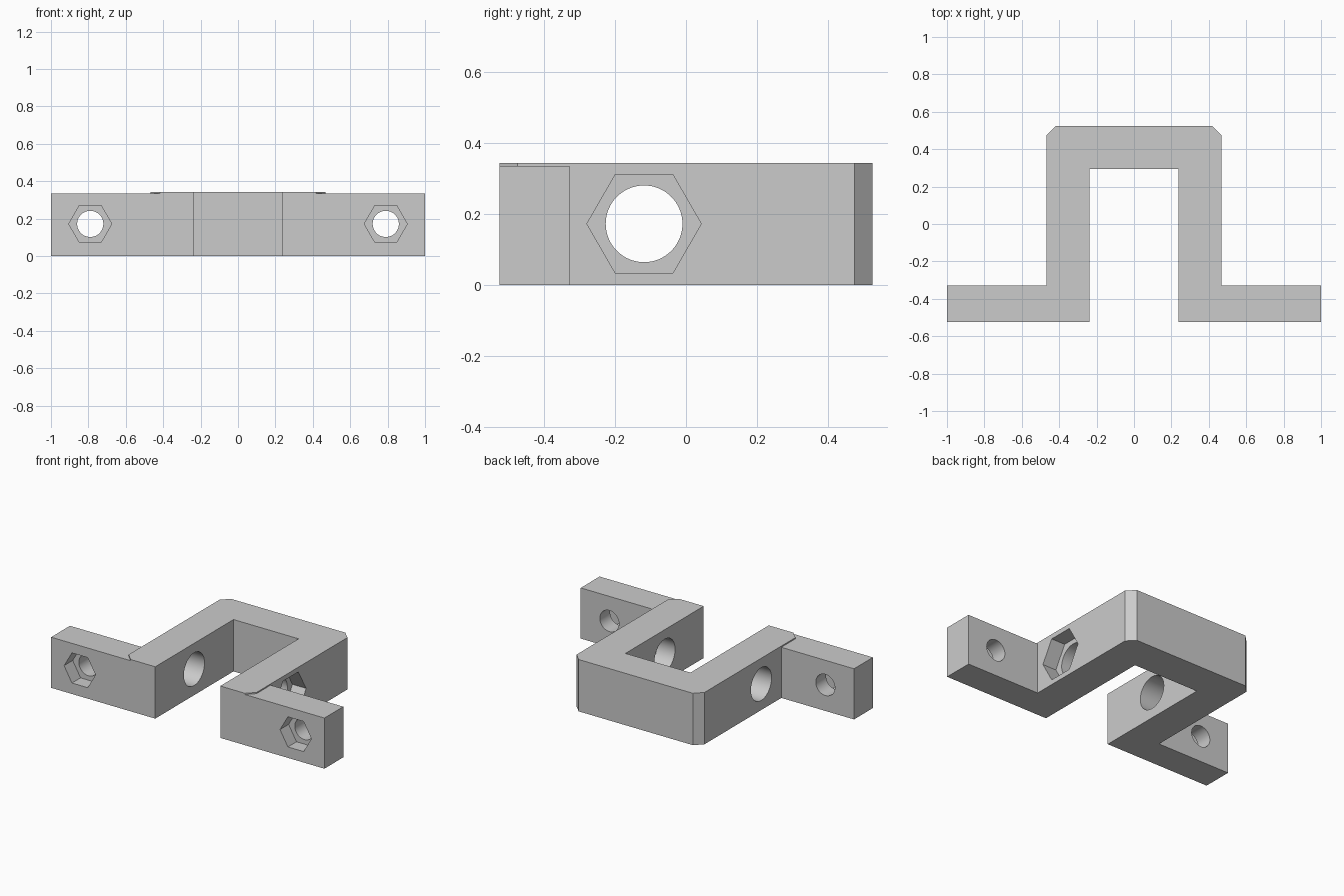
import bpy, bmesh, math

cube = bpy.data.objects.get("Cube")
if cube:
    bpy.data.objects.remove(cube, do_unlink=True)

GREY = (0.6, 0.6, 0.6, 1)
mat = bpy.data.materials.new("plain grey")
mat.use_nodes = True
mat.diffuse_color = GREY
mat.node_tree.nodes["Principled BSDF"].inputs["Base Color"].default_value = GREY

# How profile coordinates (u, v) and extrusion w map to space for each axis
PLACE = {
    "x": lambda u, v, w: (w, u, v),
    "y": lambda u, v, w: (u, w, v),
    "z": lambda u, v, w: (u, v, w),
}


def prism(name, profile, axis, start, end):
    """Extrude a closed profile along an axis."""
    bm = bmesh.new()
    rings = [[bm.verts.new(PLACE[axis](u, v, w)) for u, v in profile]
             for w in (start, end)]
    for ring in rings:
        bm.faces.new(ring)
    n = len(profile)
    for i in range(n):
        j = (i + 1) % n
        bm.faces.new((rings[0][i], rings[0][j], rings[1][j], rings[1][i]))
    bmesh.ops.recalc_face_normals(bm, faces=bm.faces)
    mesh = bpy.data.meshes.new(name)
    bm.to_mesh(mesh)
    bm.free()
    mesh.materials.append(mat)
    obj = bpy.data.objects.new(name, mesh)
    bpy.context.collection.objects.link(obj)
    return obj


def polygon(u, v, radius, sides):
    return [(u + radius * math.cos(math.tau * i / sides),
             v + radius * math.sin(math.tau * i / sides)) for i in range(sides)]


def combine(target, tool, operation):
    """Apply a boolean and remove the tool object."""
    mod = target.modifiers.new(operation.lower(), "BOOLEAN")
    mod.operation, mod.object, mod.solver = operation, tool, "EXACT"
    bpy.context.view_layer.objects.active = target
    bpy.ops.object.modifier_apply(modifier=mod.name)
    bpy.data.objects.remove(tool, do_unlink=True)


FRONT, BACK = -0.525, 0.525
OUT, INNER, CUT = 0.468, 0.238, 0.05
MID = 0.172

# U-shaped clamp body with chamfered outer corners
half = [(INNER, 0.293), (INNER, FRONT), (OUT - CUT, FRONT), (OUT, FRONT + CUT),
        (OUT, BACK - CUT), (OUT - CUT, BACK)]
outline = half + [(-x, y) for x, y in reversed(half)]
bracket = prism("bracket", outline, "z", 0, 0.343)

# Mounting ears, slightly lower than the body
for side in (-1, 1):
    ear = [(side * 0.35, FRONT), (side, FRONT), (side, -0.328), (side * 0.35, -0.328)]
    combine(bracket, prism("mounting_ear", ear, "z", 0, 0.335), "UNION")

# Screw holes with hexagonal nut pockets in the front of the ears
for side in (-1, 1):
    x = side * 0.79
    combine(bracket, prism("ear_hole", polygon(x, MID, 0.07, 48), "y", -0.7, -0.2), "DIFFERENCE")
    combine(bracket, prism("ear_nut_pocket", polygon(x, MID, 0.115, 6), "y", -0.7, FRONT + 0.09), "DIFFERENCE")

# Cross hole through both arms, with one nut pocket on the left arm
combine(bracket, prism("arm_hole", polygon(-0.118, MID, 0.108, 64), "x", -0.7, 0.7), "DIFFERENCE")
combine(bracket, prism("arm_nut_pocket", polygon(-0.118, MID, 0.161, 6), "x", OUT - 0.1, 0.7), "DIFFERENCE")

# Merge coplanar faces and keep edges crisp
bm = bmesh.new()
bm.from_mesh(bracket.data)
bmesh.ops.remove_doubles(bm, verts=bm.verts, dist=0.0001)
bmesh.ops.dissolve_limit(bm, angle_limit=0.01, verts=bm.verts, edges=bm.edges)
bm.to_mesh(bracket.data)
bm.free()
bpy.ops.object.select_all(action="DESELECT")
bracket.select_set(True)
bpy.context.view_layer.objects.active = bracket
bpy.ops.object.shade_smooth_by_angle(angle=math.radians(30))
